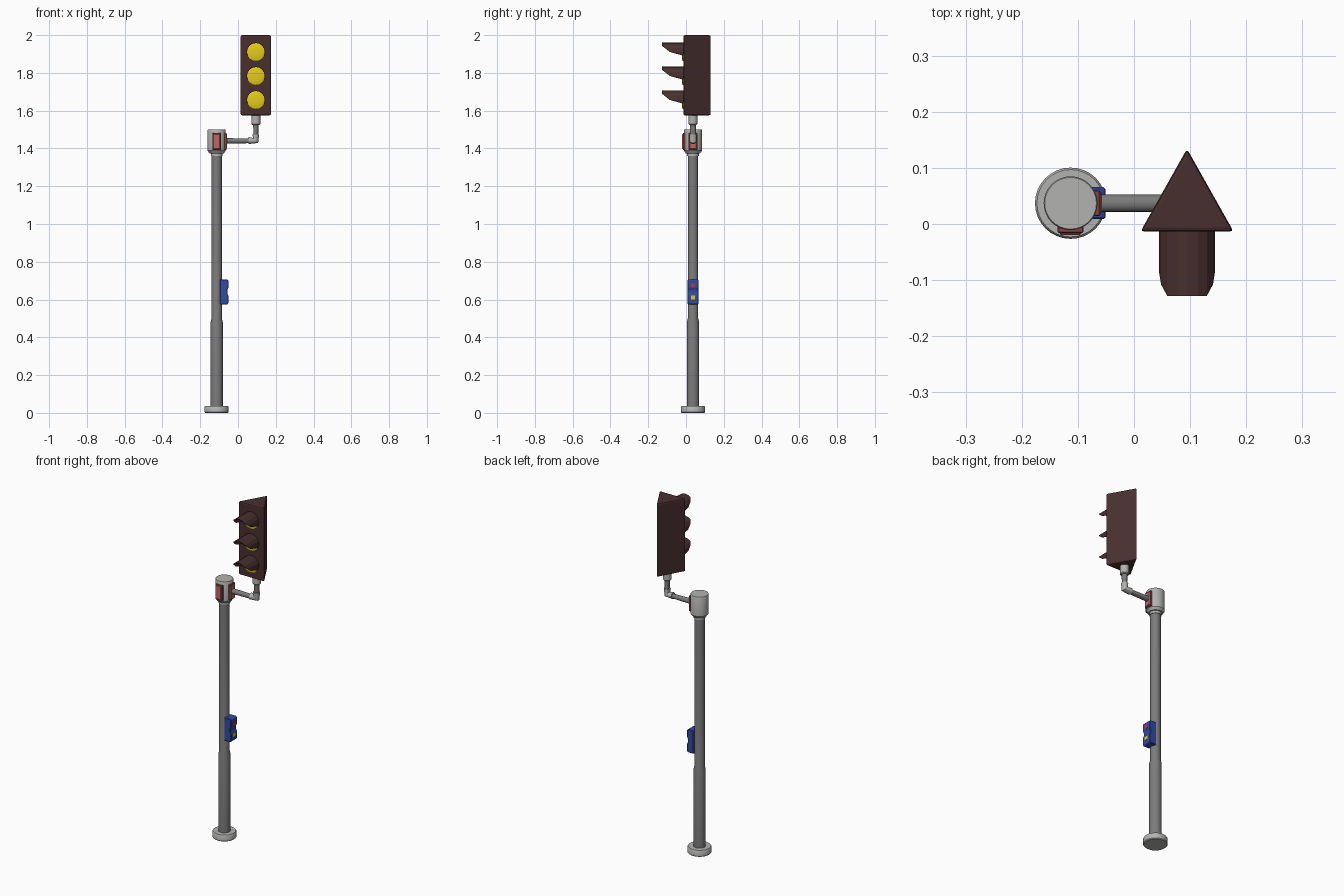
import bpy, bmesh, math
from mathutils import Matrix

if "Cube" in bpy.data.objects:
    bpy.data.objects.remove(bpy.data.objects["Cube"])

PX, PY = -0.113, 0.037      # pole axis
SX = 0.0945                 # signal head axis


def material(name, r, g, b):
    m = bpy.data.materials.new(name)
    m.diffuse_color = (r, g, b, 1)
    m.use_nodes = True
    m.node_tree.nodes["Principled BSDF"].inputs["Base Color"].default_value = m.diffuse_color
    return m


DARK = material("pole_grey", 0.2, 0.2, 0.2)
LIGHT = material("fitting_grey", 0.45, 0.45, 0.44)
BROWN = material("housing_brown", 0.065, 0.028, 0.028)
YELLOW = material("lens_yellow", 0.8, 0.6, 0.01)
BLUE = material("box_blue", 0.03, 0.07, 0.36)
RED = material("button_red", 0.6, 0.03, 0.04)
PINK = material("panel_pink", 0.5, 0.14, 0.13)
FRAME = material("panel_frame", 0.25, 0.06, 0.06)


def finish(bm, name, mat, bevel=0, segments=1, smooth=False):
    me = bpy.data.meshes.new(name)
    bm.to_mesh(me)
    bm.free()
    ob = bpy.data.objects.new(name, me)
    bpy.context.collection.objects.link(ob)
    me.materials.append(mat)
    if bevel:
        mod = ob.modifiers.new("bevel", 'BEVEL')
        mod.width, mod.segments = bevel, segments
    if smooth:
        bpy.ops.object.select_all(action='DESELECT')
        ob.select_set(True)
        bpy.context.view_layer.objects.active = ob
        bpy.ops.object.shade_smooth_by_angle(angle=math.radians(35))
    return ob


def lathe(name, profile, x, y, mat, segs=32, turn=None, z=0):
    """Closed solid of (radius, height) rings, optionally turned, then moved."""
    bm = bmesh.new()
    rings = [[bm.verts.new((r * math.cos(2 * math.pi * i / segs),
                            r * math.sin(2 * math.pi * i / segs), h))
              for i in range(segs)] for r, h in profile]
    for a, b in zip(rings, rings[1:]):
        for i in range(segs):
            j = (i + 1) % segs
            bm.faces.new((a[i], a[j], b[j], b[i]))
    bm.faces.new(rings[0][::-1])
    bm.faces.new(rings[-1])
    if turn:
        bm.transform(turn)
    bm.transform(Matrix.Translation((x, y, z)))
    return finish(bm, name, mat, smooth=True)


def box(name, lo, hi, mat, bevel=0):
    bm = bmesh.new()
    bmesh.ops.create_cube(bm, size=1)
    for v in bm.verts:
        v.co = [a + (c + 0.5) * (b - a) for c, a, b in zip(v.co, lo, hi)]
    return finish(bm, name, mat, bevel)


def prism(name, points, depth, mat, bevel, segments=1):
    """Polygon of 3D points pushed along a depth vector."""
    bm = bmesh.new()
    f = bm.faces.new([bm.verts.new(p) for p in points])
    ext = bmesh.ops.extrude_face_region(bm, geom=[f])
    bmesh.ops.translate(bm, vec=depth, verts=[
        v for v in ext["geom"] if isinstance(v, bmesh.types.BMVert)])
    bmesh.ops.recalc_face_normals(bm, faces=bm.faces)
    return finish(bm, name, mat, bevel, segments)


def pipe(name, points, radius, mat):
    cu = bpy.data.curves.new(name, 'CURVE')
    cu.dimensions = '3D'
    cu.bevel_depth, cu.bevel_resolution, cu.use_fill_caps = radius, 6, True
    sp = cu.splines.new('POLY')
    sp.points.add(len(points) - 1)
    for p, co in zip(sp.points, points):
        p.co = (*co, 1)
    ob = bpy.data.objects.new(name, cu)
    bpy.context.collection.objects.link(ob)
    cu.materials.append(mat)
    bpy.ops.object.select_all(action='DESELECT')
    ob.select_set(True)
    bpy.context.view_layer.objects.active = ob
    bpy.ops.object.convert(target='MESH')
    bpy.ops.object.shade_smooth_by_angle(angle=math.radians(35))


# Pole, foot and top collar
lathe("foot", [(0.060, 0), (0.0635, 0.004), (0.0635, 0.032), (0.060, 0.037)], PX, PY, LIGHT)
lathe("pole", [(0.0325, 0.03), (0.0325, 0.48), (0.0275, 0.5), (0.0275, 1.37)], PX, PY, DARK)
lathe("pole_neck", [(0.031, 1.36), (0.031, 1.385)], PX, PY, LIGHT)
lathe("collar", [(0.038, 1.374), (0.048, 1.388), (0.048, 1.496), (0.046, 1.5)], PX, PY, LIGHT)

# Framed panels on the front and right of the collar
W = 0.023
box("front_panel_frame", (PX - W, PY - 0.053, 1.392), (PX + W, PY, 1.482), FRAME, 0.002)
box("front_panel", (PX - W + 0.004, PY - 0.057, 1.398), (PX + W - 0.004, PY, 1.476), PINK, 0.003)
box("side_panel_frame", (PX, PY - W, 1.392), (PX + 0.053, PY + W, 1.482), FRAME, 0.002)
box("side_panel", (PX, PY - W + 0.004, 1.398), (PX + 0.056, PY + W - 0.004, 1.476), PINK, 0.003)

# Bracket arm
pipe("arm", [(PX + 0.03, PY, 1.44), (SX, PY, 1.44), (SX, PY, 1.55)], 0.0155, DARK)
pipe("elbow", [(SX - 0.038, PY, 1.442), (SX - 0.001, PY, 1.442), (SX - 0.001, PY, 1.475)], 0.0185, LIGHT)
lathe("head_socket", [(0.019, 1.525), (0.0235, 1.53), (0.0235, 1.58)], SX, PY, LIGHT)

# Triangular signal housing
prism("signal_housing", [(SX - 0.083, -0.0135, 1.575), (SX + 0.083, -0.0135, 1.575),
                         (SX, 0.134, 1.575)], (0, 0, 0.425), BROWN, 0.007, 2)

# Lenses and visors
to_front = Matrix.Rotation(math.radians(90), 4, 'X')
REACH = [-0.128, -0.128, -0.128, -0.108, -0.085, -0.018]
for n, z in enumerate((1.911, 1.784, 1.657), 1):
    lathe(f"lens_{n}", [(0.047, 0), (0.047, 0.008), (0.036, 0.011), (0.015, 0.0125)],
          SX, -0.01, YELLOW, 32, to_front, z)
    bm = bmesh.new()
    back, tip = [], []
    for k in range(-5, 6):
        t = k * math.pi / 8
        x, h = SX + 0.05 * math.sin(t), z + 0.05 * math.cos(t)
        back.append(bm.verts.new((x, -0.01, h)))
        tip.append(bm.verts.new((x, REACH[abs(k)], h)))
    for i in range(10):
        bm.faces.new((tip[i], tip[i + 1], back[i + 1], back[i]))
    visor = finish(bm, f"visor_{n}", BROWN)
    mod = visor.modifiers.new("thickness", 'SOLIDIFY')
    mod.thickness, mod.offset = 0.003, -1

# Push-button box on the right of the pole
side = [(-0.095, 0.574), (-0.055, 0.574), (-0.051, 0.58), (-0.051, 0.622), (-0.056, 0.63),
        (-0.056, 0.652), (-0.051, 0.66), (-0.051, 0.70), (-0.055, 0.707), (-0.095, 0.707)]
prism("button_box", [(x, PY - 0.0285, z) for x, z in side], (0, 0.057, 0), BLUE, 0.003)
lathe("red_button", [(0.012, 0), (0.012, 0.004)], -0.053, PY, RED, 16,
      Matrix.Rotation(math.radians(90), 4, 'Y'), 0.676)
box("yellow_plate", (-0.055, PY - 0.011, 0.600), (-0.0495, PY + 0.011, 0.621), YELLOW)
